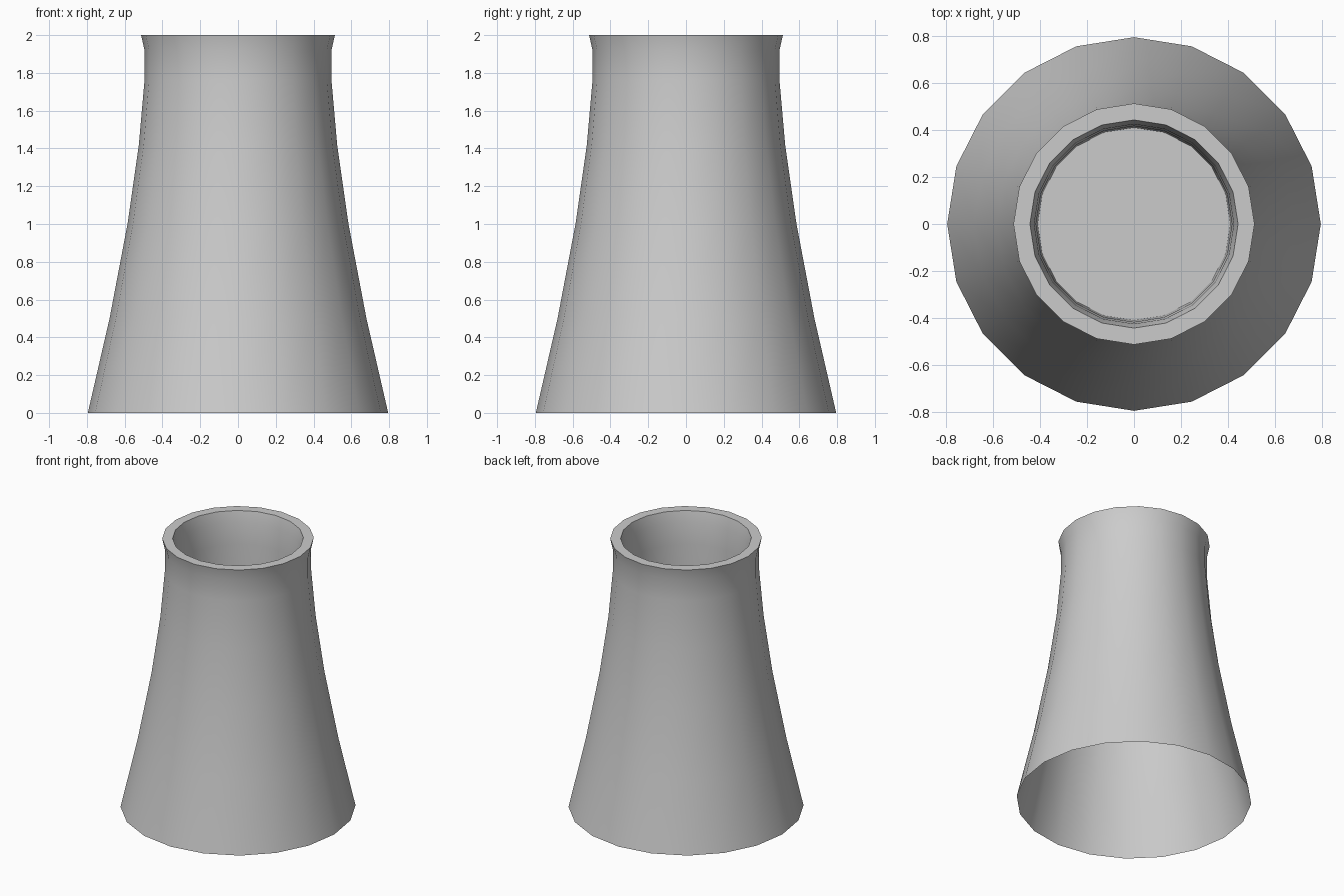
import bpy
import bmesh
from math import radians, sin, cos, tau

cube = bpy.data.objects.get("Cube")
if cube:
    bpy.data.objects.remove(cube, do_unlink=True)

SIDES = 20


def lathe(name, profile, cap_end=False):
    """Revolve (radius, height) points about z; optionally cap the last ring."""
    bm = bmesh.new()
    rings = [[bm.verts.new((r * cos(tau * i / SIDES), r * sin(tau * i / SIDES), z))
              for i in range(SIDES)] for r, z in profile]
    for low, high in zip(rings, rings[1:]):
        for i in range(SIDES):
            j = (i + 1) % SIDES
            bm.faces.new((low[i], low[j], high[j], high[i]))
    if cap_end:
        bm.faces.new(rings[-1])
    mesh = bpy.data.meshes.new(name)
    bm.to_mesh(mesh)
    bm.free()
    obj = bpy.data.objects.new(name, mesh)
    bpy.context.collection.objects.link(obj)
    bpy.ops.object.select_all(action='DESELECT')
    obj.select_set(True)
    bpy.context.view_layer.objects.active = obj
    bpy.ops.object.shade_smooth_by_angle(angle=radians(35))
    return obj


# Flared outer shell, open underneath, running over the flat rim into the throat
outer_shell = [(0.795, 0), (0.68, 0.5), (0.585, 1.0), (0.525, 1.42),
               (0.495, 1.76), (0.495, 1.92), (0.513, 2.0)]
# Inner throat closed by a recessed floor
inner_throat = [(0.443, 2.0), (0.425, 1.92), (0.417, 1.76), (0.41, 1.4)]

lathe("cooling_tower", outer_shell + inner_throat, cap_end=True)
